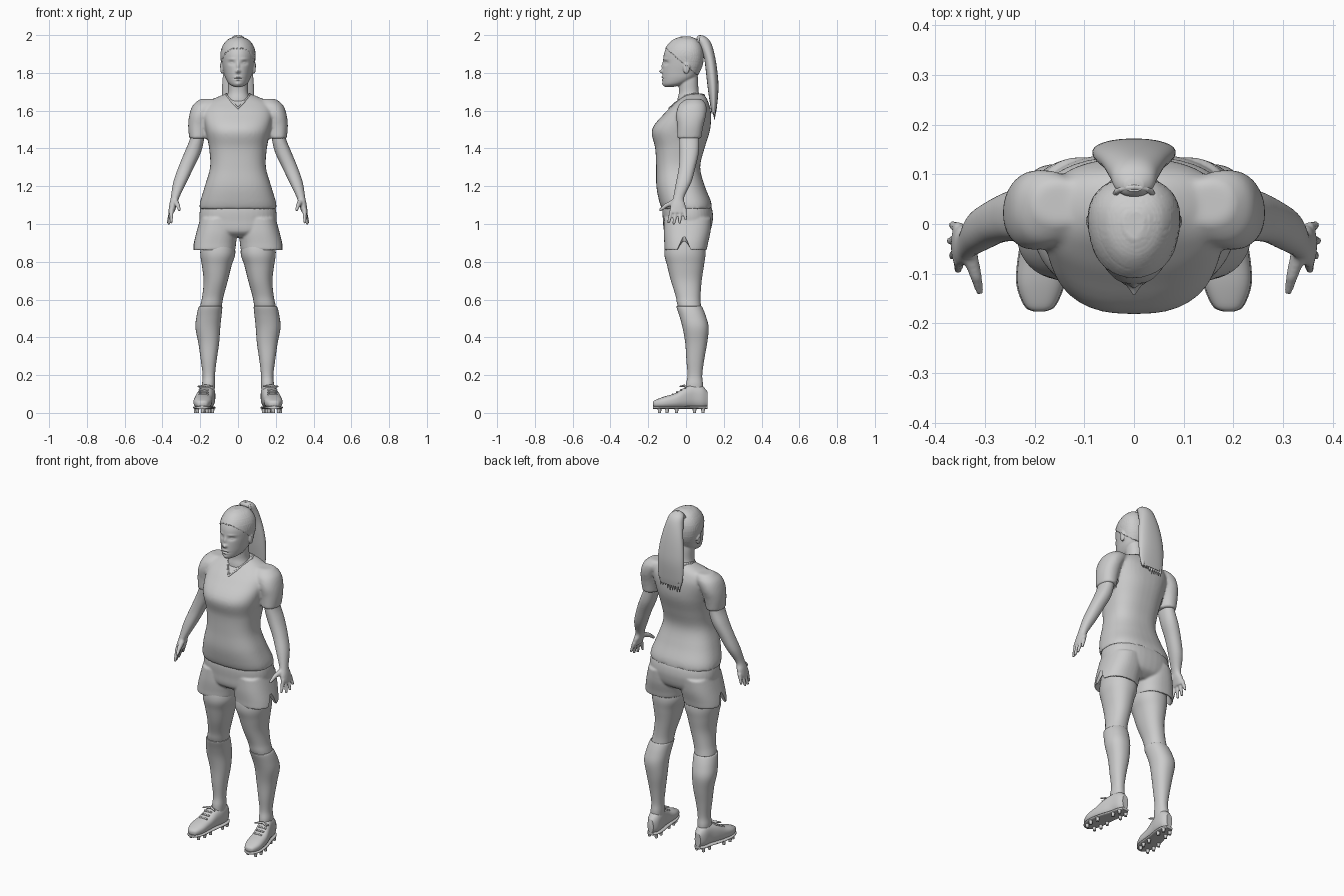
import bpy, bmesh, math, random
from mathutils import Vector, Matrix

if "Cube" in bpy.data.objects:
    bpy.data.objects.remove(bpy.data.objects["Cube"], do_unlink=True)
random.seed(4)

GREY = (0.6, 0.6, 0.6, 1.0)
grey = bpy.data.materials.new("plain grey")
grey.use_nodes = True
grey.diffuse_color = GREY
grey.node_tree.nodes["Principled BSDF"].inputs["Base Color"].default_value = GREY


def spline(rings, steps):
    """Smooth interpolation through the section boxes."""
    pts = [Vector(r) for r in rings]
    pad = [pts[0]] + pts + [pts[-1]]
    out = []
    for i in range(len(pts) - 1):
        a, b, c, d = pad[i:i + 4]
        for k in range(steps):
            t = k / steps
            out.append((b * 2 + (c - a) * t + (a * 2 - b * 5 + c * 4 - d) * t ** 2
                        + (b * 3 - a - c * 3 + d) * t ** 3) * 0.5)
    return out + [pts[-1]]


def loft(bm, rings, axis="z", side=1, power=2.2, taper=0.0, count=40, steps=5):
    """Closed skin through sections (position, x from, x to, depth from, depth to)."""
    loops = []
    for pos, x0, x1, d0, d1 in spline(rings, steps):
        loop = []
        for k in range(count):
            ang = math.tau * k / count
            c, s = math.cos(ang), math.sin(ang)
            c = math.copysign(abs(c) ** (2 / power), c)
            s = math.copysign(abs(s) ** (2 / power), s)
            x = side * ((x0 + x1) / 2 + (x1 - x0) / 2 * c * (1 + taper * s))
            d = (d0 + d1) / 2 + (d1 - d0) / 2 * s
            loop.append(bm.verts.new((x, d, pos) if axis == "z" else (x, pos, d)))
        loops.append(loop)
    for low, high in zip(loops, loops[1:]):
        for k in range(count):
            n = (k + 1) % count
            bm.faces.new((low[k], low[n], high[n], high[k]))
    bm.faces.new(loops[0])
    bm.faces.new(loops[-1])


def mid(rows):
    """Sections centred on x = 0, given by half width."""
    return [(z, -w, w, y0, y1) for z, w, y0, y1 in rows]


def ball(bm, centre, size):
    bmesh.ops.create_uvsphere(bm, u_segments=16, v_segments=10, radius=1,
                              matrix=Matrix.Translation(centre) @ Matrix.Diagonal((*size, 1)))


def rod(bm, p, q, r0, r1, round_ends=True):
    p, q = Vector(p), Vector(q)
    turn = (q - p).to_track_quat("Z", "Y").to_matrix().to_4x4()
    bmesh.ops.create_cone(bm, cap_ends=True, segments=12, radius1=r0, radius2=r1,
                          depth=(q - p).length, matrix=Matrix.Translation((p + q) / 2) @ turn)
    if round_ends:
        ball(bm, p, (r0,) * 3)
        ball(bm, q, (r1,) * 3)


def finish(bm, name, voxel=0, smooth=0, cutter=None):
    """Turn a bmesh into an object, optionally fusing its pieces."""
    bmesh.ops.recalc_face_normals(bm, faces=bm.faces[:])
    mesh = bpy.data.meshes.new(name)
    bm.to_mesh(mesh)
    bm.free()
    ob = bpy.data.objects.new(name, mesh)
    bpy.context.collection.objects.link(ob)
    if voxel:
        fuse = ob.modifiers.new("fuse", "REMESH")
        fuse.mode, fuse.voxel_size = "VOXEL", voxel
        relax = ob.modifiers.new("relax", "SMOOTH")
        relax.factor, relax.iterations = 0.5, smooth
        if cutter:
            cut = ob.modifiers.new("cut", "BOOLEAN")
            cut.operation, cut.object = "DIFFERENCE", cutter
        graph = bpy.context.evaluated_depsgraph_get()
        baked = bpy.data.meshes.new_from_object(ob.evaluated_get(graph))
        ob.modifiers.clear()
        ob.data = baked
    ob.data.materials.clear()
    ob.data.materials.append(grey)
    return ob


# Shirt: torso and both sleeves fused
bm = bmesh.new()
loft(bm, mid([(1.08, .205, -.128, .137), (1.12, .2, -.142, .132), (1.2, .176, -.157, .1),
              (1.3, .148, -.158, .075), (1.4, .153, -.163, .098), (1.5, .172, -.18, .128),
              (1.59, .185, -.11, .132), (1.64, .165, -.058, .12), (1.672, .11, -.02, .105),
              (1.69, .06, .01, .085)]), power=2.5)
for side in (1, -1):
    loft(bm, [(1.452, .165, .258, -.047, .08), (1.52, .155, .264, -.047, .092),
              (1.58, .14, .257, -.052, .107), (1.63, .11, .238, -.038, .107),
              (1.662, .1, .2, 0, .085)], side=side)
shirt = finish(bm, "shirt", .008, 6)

# V-shaped collar laid on the shirt
bm = bmesh.new()
half = [(0, -.09, 1.615), (.03, -.06, 1.65), (.058, -.01, 1.685), (.066, .04, 1.69),
        (.045, .085, 1.69), (0, .1, 1.685)]
path = half + [(-x, y, z) for x, y, z in half[-2:0:-1]]
path = [shirt.closest_point_on_mesh(p)[1] for p in path]
for p, q in zip(path, path[1:] + path[:1]):
    rod(bm, p, q, .005, .005)
finish(bm, "collar")

# Shorts: hips and two flared legs with side slits
bm = bmesh.new()
for side in (1, -1):
    rod(bm, (side * .23, -.01, .835), (side * .23, -.01, .945), .05, .001, False)
slits = finish(bm, "slit_cutter")
slits.hide_render = True
bm = bmesh.new()
loft(bm, mid([(.93, .1, -.08, .08), (.96, .19, -.115, .125), (1.02, .204, -.122, .142),
              (1.07, .202, -.125, .14), (1.11, .19, -.12, .126)]), power=2.4)
for side in (1, -1):
    loft(bm, [(.925, .035, .21, -.1, .1), (.875, .03, .222, -.097, .097),
              (.86, .016, .238, -.112, .108), (.9, .01, .234, -.115, .117),
              (.96, .004, .219, -.118, .13), (1.03, .006, .2, -.115, .135)], side=side, power=2.4)
finish(bm, "shorts", .006, 4, slits)
bpy.data.objects.remove(slits, do_unlink=True)

# Head and neck, with ears
bm = bmesh.new()
loft(bm, mid([(1.725, .016, -.112, -.07), (1.74, .045, -.121, -.01), (1.77, .064, -.124, .045),
              (1.805, .074, -.124, .07), (1.85, .084, -.121, .087), (1.9, .088, -.117, .091),
              (1.94, .078, -.1, .082), (1.972, .054, -.068, .06), (1.988, .02, -.03, .025)]),
     taper=.18)
loft(bm, mid([(1.6, .08, -.05, .085), (1.66, .064, -.045, .08), (1.7, .053, -.037, .067),
              (1.76, .053, -.04, .064), (1.81, .05, -.04, .06)]))
for side in (1, -1):
    ball(bm, (side * .085, .002, 1.825), (.009, .018, .031))
head = finish(bm, "head", .004, 4)

# Face relief: (x, z, width, height, push along y)
relief = [(0, 1.838, .008, .02, -.008), (0, 1.808, .011, .009, -.019),
          (.034, 1.853, .016, .01, .01), (.034, 1.852, .009, .005, -.005),
          (.034, 1.873, .02, .006, -.003), (0, 1.777, .017, .005, -.006),
          (0, 1.763, .014, .005, -.006), (0, 1.77, .02, .0025, .005),
          (0, 1.742, .014, .01, -.005)]
for v in head.data.vertices:
    x, y, z = v.co
    if z > 1.84 - .85 * y and z > 1.75:
        v.co += v.normal * .004        # raised hair cap
    elif y < -.05:
        v.co.y += sum(push * math.exp(-((abs(x) - cx) / w) ** 2 - ((z - cz) / h) ** 2)
                      for cx, cz, w, h, push in relief)

# Ponytail with ragged ends and a hair tie
bm = bmesh.new()
loft(bm, mid([(1.585, .068, .135, .158), (1.63, .08, .128, .165), (1.72, .084, .115, .172),
              (1.8, .078, .106, .167), (1.88, .064, .095, .155), (1.945, .05, .07, .138),
              (1.98, .04, .055, .118), (1.998, .018, .065, .09)]))
for k in range(9):
    x = (k - 4) * .015
    rod(bm, (x, .147, 1.61), (x * 1.05, .152, 1.55 + random.random() * .025), .012, .001, False)
finish(bm, "ponytail")
bm = bmesh.new()
for k in range(16):
    a, b = (math.tau * j / 16 for j in (k, k + 1))
    rod(bm, *[(.036 * math.cos(t), .062 + .012 * math.sin(t), 1.965 + .03 * math.sin(t))
              for t in (a, b)], .006, .006)
finish(bm, "hair_tie")

for side, tag in ((1, "left"), (-1, "right")):
    # Arm, palm and fingers
    bm = bmesh.new()
    loft(bm, [(1.54, .175, .25, -.03, .07), (1.46, .178, .252, -.036, .07),
              (1.38, .196, .283, -.034, .068), (1.3, .234, .316, -.038, .05),
              (1.22, .272, .343, -.053, .028), (1.14, .311, .356, -.068, -.01),
              (1.1, .323, .364, -.082, -.003), (1.06, .338, .369, -.086, 0)], side=side)
    for k, (x, y, z) in enumerate([(.354, -.092, 1.01), (.366, -.064, 1.003),
                                   (.37, -.034, 1.008), (.366, -.002, 1.028)]):
        rod(bm, (side * .352, -.074 + .022 * k, 1.075), (side * x, y, z), .012, .008)
    rod(bm, (side * .33, -.065, 1.115), (side * .318, -.105, 1.098), .016, .012)
    rod(bm, (side * .318, -.105, 1.098), (side * .311, -.135, 1.075), .012, .008)
    finish(bm, tag + "_arm", .005, 3)

    # Bare leg from thigh to knee
    bm = bmesh.new()
    loft(bm, [(.95, .03, .19, -.1, .09), (.85, .014, .2, -.115, .103), (.78, .034, .191, -.1, .095),
              (.7, .054, .182, -.08, .083), (.62, .076, .189, -.055, .077),
              (.57, .085, .199, -.045, .079), (.5, .095, .21, -.02, .09)], side=side)
    finish(bm, tag + "_thigh")

    # Long sock with a folded top edge
    bm = bmesh.new()
    loft(bm, [(.563, .09, .198, -.044, .08), (.56, .083, .208, -.05, .086),
              (.51, .088, .22, -.034, .106), (.45, .094, .225, -.018, .12),
              (.37, .1, .21, -.004, .112), (.28, .113, .197, .002, .096),
              (.2, .122, .187, .008, .086), (.15, .122, .19, 0, .09),
              (.1, .125, .187, 0, .09)], side=side)
    finish(bm, tag + "_sock")

    # Boot upper and sole
    upper = [(-.176, .181, .2, .04, .056), (-.165, .16, .219, .03, .067),
             (-.12, .141, .235, .025, .085), (-.06, .135, .231, .025, .103),
             (-.01, .129, .219, .025, .132), (.04, .121, .202, .025, .15),
             (.085, .122, .192, .025, .143), (.114, .138, .176, .035, .112)]
    bm = bmesh.new()
    loft(bm, upper, axis="y", side=side, power=2.5)
    finish(bm, tag + "_boot")
    bm = bmesh.new()
    loft(bm, [(y, x0 - .002, x1 + .002, .02, .036) for y, x0, x1, _, _ in upper],
         axis="y", side=side, power=3)
    finish(bm, tag + "_sole")

    # Laces, bow and studs
    bm = bmesh.new()
    for k in range(4):
        y, z = -.07 + .022 * k, .101 + .012 * k
        rod(bm, (side * .16, y, z - .003), (side * .203, y, z - .003), .005, .005)
    for end in (.135, .21):
        rod(bm, (side * .172, -.01, .143), (side * end, -.03, .14), .007, .004)
    finish(bm, tag + "_laces")
    bm = bmesh.new()
    for y, x, w in ((-.14, .19, .025), (-.1, .188, .036), (-.05, .183, .034),
                    (.045, .161, .026), (.09, .157, .022)):
        for s in (w, -w):
            rod(bm, (side * (x + s), y, .03), (side * (x + s), y, 0), .011, .008, False)
    finish(bm, tag + "_studs")

# Smooth shading with crisp edges
bpy.ops.object.select_all(action="DESELECT")
for ob in bpy.context.collection.objects:
    if ob.type == "MESH":
        ob.select_set(True)
        bpy.context.view_layer.objects.active = ob
bpy.ops.object.shade_smooth_by_angle(angle=math.radians(40))
